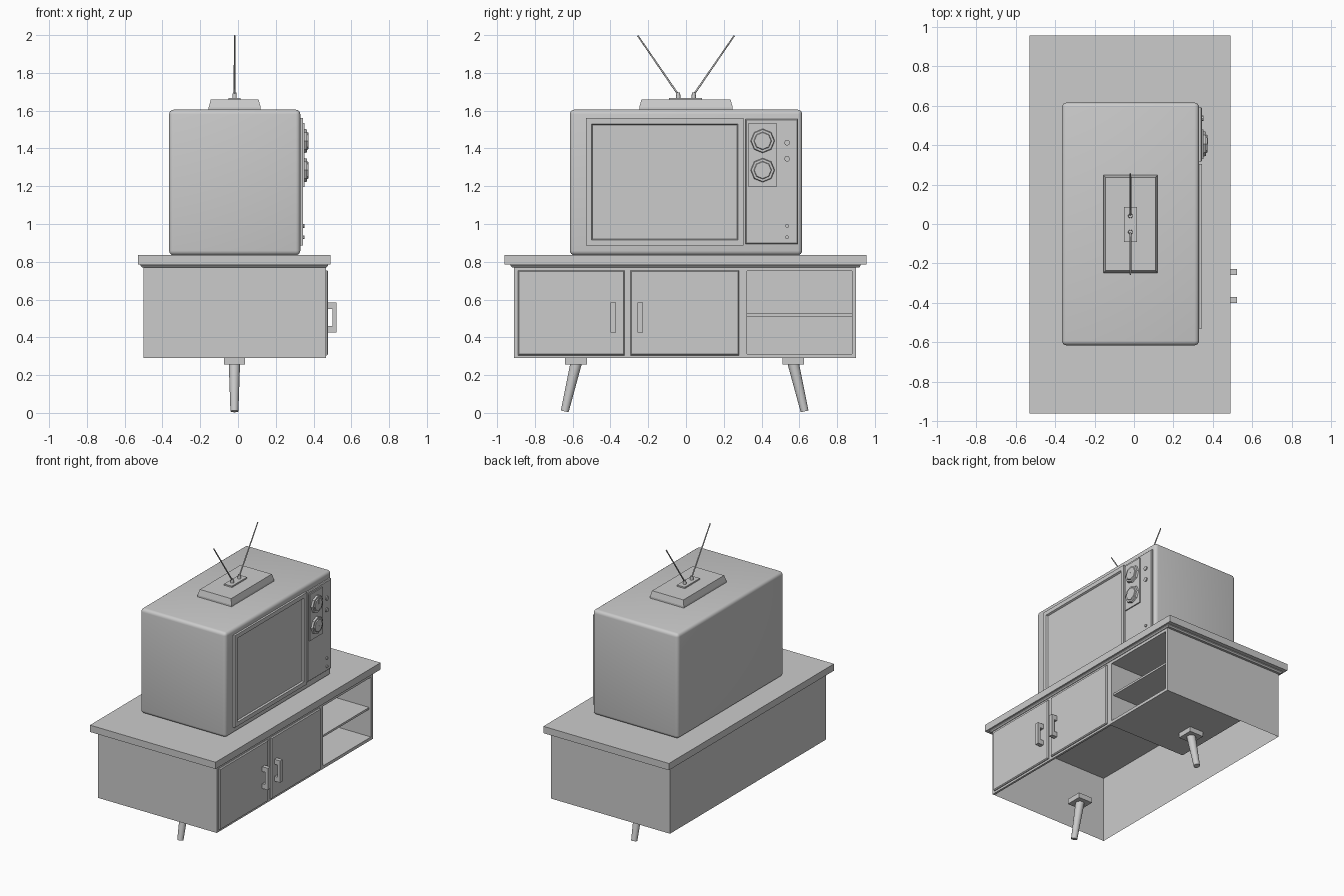
import bpy, bmesh, math
from mathutils import Vector, Matrix

if "Cube" in bpy.data.objects:
    bpy.data.objects.remove(bpy.data.objects["Cube"])


def finish(name, bm):
    mesh = bpy.data.meshes.new(name)
    bm.to_mesh(mesh)
    bm.free()
    ob = bpy.data.objects.new(name, mesh)
    bpy.context.collection.objects.link(ob)
    return ob


def box_bm(x, y, z):
    bm = bmesh.new()
    bmesh.ops.create_cube(bm, size=1)
    for v in bm.verts:
        for i, (lo, hi) in enumerate((x, y, z)):
            v.co[i] = lo if v.co[i] < 0 else hi
    return bm


def box(name, x, y, z):
    return finish(name, box_bm(x, y, z))


def face(bm, axis, sign):
    bm.normal_update()
    return max(bm.faces, key=lambda f: f.normal[axis] * sign)


def tapered(name, x, y, z, axis, sign, rim, rise):
    """Box with one side capped by a sloping rim (negative rise sinks it)."""
    bm = box_bm(x, y, z)
    bmesh.ops.inset_region(bm, faces=[face(bm, axis, sign)], thickness=rim, depth=rise)
    return finish(name, bm)


def rod(name, a, b, r1, r2, sides, smooth=True):
    a, b = Vector(a), Vector(b)
    d = b - a
    bm = bmesh.new()
    bmesh.ops.create_cone(bm, cap_ends=True, segments=sides, radius1=r1, radius2=r2, depth=d.length)
    turn = d.to_track_quat('Z', 'Y').to_matrix().to_4x4()
    bm.transform(Matrix.Translation((a + b) / 2) @ turn)
    ob = finish(name, bm)
    if smooth:
        bpy.context.view_layer.objects.active = ob
        bpy.ops.object.select_all(action='DESELECT')
        ob.select_set(True)
        bpy.ops.object.shade_smooth_by_angle(angle=math.radians(50))
    return ob


# Cabinet shell, thin walls, open underneath and at the front
bm = box_bm((-0.5, 0.465), (-0.91, 0.9), (0.29, 0.785))
bmesh.ops.delete(bm, geom=[face(bm, 2, -1), face(bm, 0, 1)], context='FACES_ONLY')
finish("cabinet_shell", bm)
box("cabinet_front", (0.45, 0.465), (-0.91, 0.3), (0.29, 0.785))

# Table top with sloping moulding below
box("table_top", (-0.53, 0.49), (-0.96, 0.955), (0.785, 0.835))
tapered("top_moulding", (-0.515, 0.477), (-0.93, 0.925), (0.779, 0.785), 2, -1, 0.012, 0.009)

# Open shelf compartment
box("compartment_floor", (-0.17, 0.465), (0.3, 0.9), (0.29, 0.312))
box("compartment_ceiling", (-0.17, 0.465), (0.3, 0.9), (0.75, 0.78))
box("compartment_back", (-0.17, -0.155), (0.3, 0.9), (0.3, 0.77))
box("compartment_left", (-0.17, 0.465), (0.3, 0.322), (0.3, 0.77))
box("compartment_right", (-0.17, 0.465), (0.878, 0.9), (0.3, 0.77))
box("shelf", (-0.16, 0.45), (0.32, 0.88), (0.51, 0.525))

# Doors and handles
for side, y, hy in (("left", (-0.89, -0.325), -0.385), ("right", (-0.295, 0.28), -0.243)):
    tapered(side + "_door", (0.46, 0.47), y, (0.305, 0.755), 0, 1, 0.008, 0.007)
    w = (hy - 0.015, hy + 0.015)
    box(side + "_handle_grip", (0.5, 0.522), w, (0.425, 0.585))
    for z in (0.425, 0.55):
        box(side + "_handle_post", (0.475, 0.5), w, (z, z + 0.035))

# Splayed legs
for side, s in (("left", -1), ("right", 1)):
    y = s * 0.575 - 0.007
    box(side + "_leg_mount", (-0.075, 0.037), (y - 0.058, y + 0.058), (0.255, 0.292))
    rod(side + "_leg", (-0.019, y, 0.262), (-0.019, y + s * 0.06, 0.008), 0.03, 0.021, 16)

# Television body with softly rounded edges
bm = box_bm((-0.365, 0.33), (-0.615, 0.615), (0.835, 1.605))
bmesh.ops.bevel(bm, geom=bm.edges[:], offset=0.024, segments=4, profile=0.5, affect='EDGES')
for f in bm.faces:
    f.smooth = True
finish("television_body", bm)

# Screen surround with recessed screen
bm = box_bm((0.32, 0.345), (-0.53, 0.305), (0.885, 1.56))
f = face(bm, 0, 1)
bmesh.ops.inset_region(bm, faces=[f], thickness=0.042, depth=0)
bmesh.ops.inset_region(bm, faces=[f], thickness=0.008, depth=-0.012)
finish("screen_surround", bm)

# Control panel, dial plate and knobs
tapered("control_panel", (0.32, 0.34), (0.315, 0.592), (0.895, 1.555), 0, 1, 0.007, 0.005)
box("dial_plate", (0.34, 0.353), (0.33, 0.48), (1.195, 1.535))
for z, tilt in ((1.44, 90), (1.285, -45)):
    c = Vector((0.353, 0.406, z))
    rod("dial_ring", c, c + Vector((0.013, 0, 0)), 0.064, 0.06, 8, False)
    rod("dial_knob", c + Vector((0.012, 0, 0)), c + Vector((0.019, 0, 0)), 0.048, 0.044, 8, False)
    grip = box("dial_pointer", (0, 0.003), (0.005, 0.04), (-0.003, 0.003))
    grip.location = c + Vector((0.018, 0, 0))
    grip.rotation_euler.x = math.radians(tilt)
for z in (1.43, 1.345, 0.99, 0.93):
    r = 0.015 if z > 1.2 else 0.01
    rod("small_knob", (0.343, 0.535, z), (0.353, 0.535, z), r, r, 10, False)

# Aerial base, plate, sockets and rods
tapered("aerial_base", (-0.155, 0.12), (-0.247, 0.247), (1.6, 1.618), 2, 1, 0.015, 0.04)
box("aerial_plate", (-0.05, 0.014), (-0.09, 0.085), (1.655, 1.668))
for s in (-1, 1):
    rod("aerial_socket", (-0.018, s * 0.041, 1.665), (-0.018, s * 0.041, 1.695), 0.012, 0.01, 10)
    rod("aerial_rod", (-0.018, s * 0.041, 1.685), (-0.018, s * 0.256, 1.998), 0.005, 0.004, 8)
